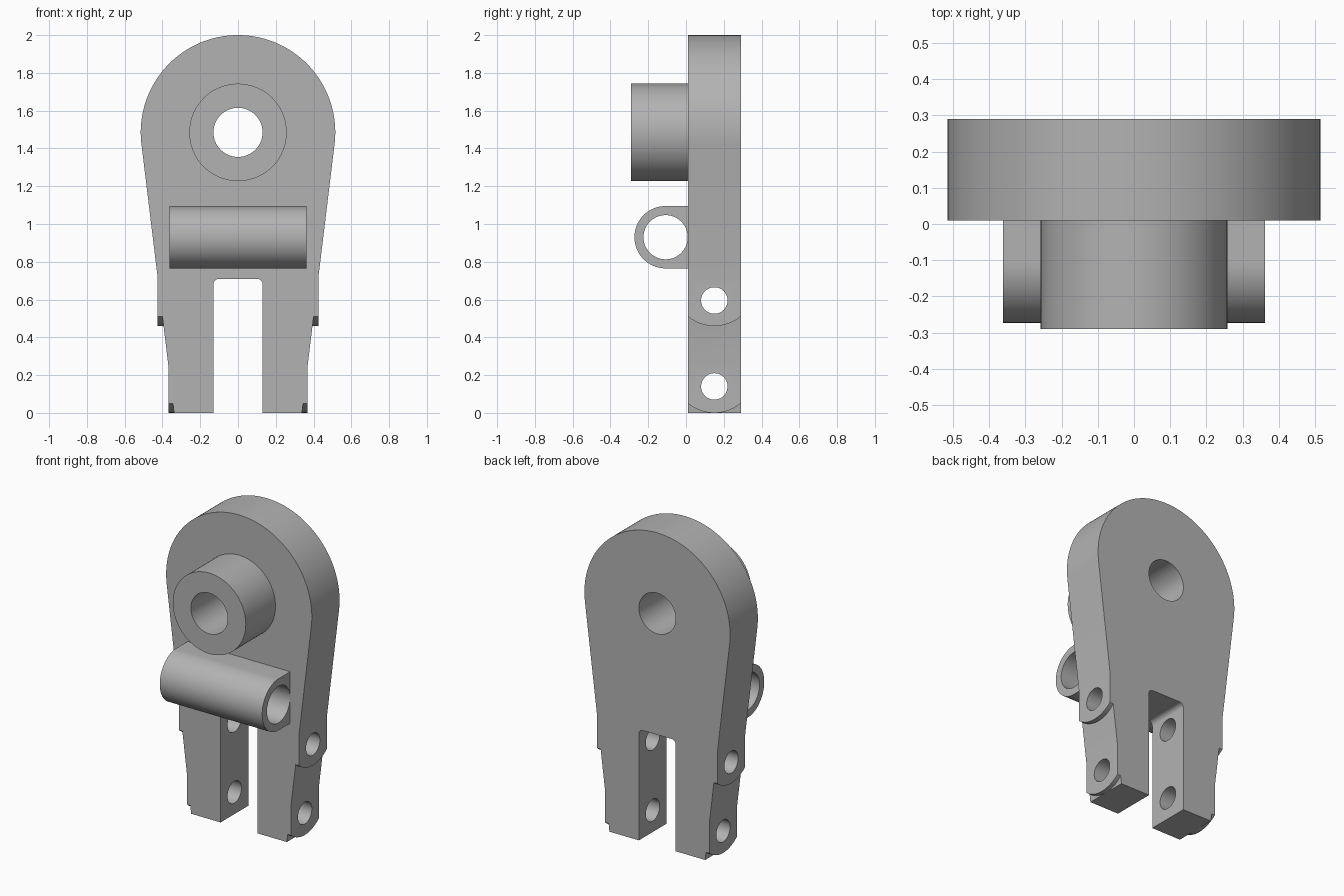
import bpy, bmesh, math
from mathutils import Vector

if "Cube" in bpy.data.objects:
    bpy.data.objects.remove(bpy.data.objects["Cube"], do_unlink=True)

GREY = (0.45, 0.45, 0.45, 1)
steel = bpy.data.materials.new("steel grey")
steel.use_nodes = True
steel.diffuse_color = GREY
steel.node_tree.nodes["Principled BSDF"].inputs["Base Color"].default_value = GREY

FRONT, BACK = 0.01, 0.29      # plate faces
MID = (FRONT + BACK) / 2
BORE_Z, HEAD_R = 1.485, 0.515
TAPER = 0.121                 # side slope in radians


def arc(cx, cz, r, start, end, n=48):
    return [(cx + r * math.cos(start + (end - start) * i / n),
             cz + r * math.sin(start + (end - start) * i / n)) for i in range(n + 1)]


def circle(cx, cz, r, n=80):
    return arc(cx, cz, r, 0, math.tau, n)[:-1]


def prism(name, outline, axis, lo, hi):
    """Extrude an outline along x (points are y, z) or along y (points are x, z)."""
    place = (lambda a, b, d: (d, a, b)) if axis == "x" else (lambda a, b, d: (a, d, b))
    bm = bmesh.new()
    face = bm.faces.new([bm.verts.new(place(a, b, lo)) for a, b in outline])
    ext = bmesh.ops.extrude_face_region(bm, geom=[face])
    verts = [v for v in ext["geom"] if isinstance(v, bmesh.types.BMVert)]
    bmesh.ops.translate(bm, verts=verts, vec=Vector(place(0, 0, hi - lo)))
    bmesh.ops.recalc_face_normals(bm, faces=bm.faces)
    mesh = bpy.data.meshes.new(name)
    bm.to_mesh(mesh)
    bm.free()
    mesh.materials.append(steel)
    ob = bpy.data.objects.new(name, mesh)
    bpy.context.collection.objects.link(ob)
    return ob


def combine(target, tool, operation):
    """Apply a boolean and remove the tool."""
    bpy.ops.object.select_all(action="DESELECT")
    bpy.context.view_layer.objects.active = target
    target.select_set(True)
    mod = target.modifiers.new("boolean", "BOOLEAN")
    mod.object, mod.operation, mod.solver = tool, operation, "EXACT"
    bpy.ops.object.modifier_apply(modifier=mod.name)
    bpy.data.objects.remove(tool, do_unlink=True)


# Tapered plate with a round head
foot = (HEAD_R - BORE_Z * math.sin(TAPER)) / math.cos(TAPER)
outline = arc(0, BORE_Z, HEAD_R, -TAPER, math.pi + TAPER, 96) + [(-foot, 0), (foot, 0)]
plate = prism("forked_plate", outline, "y", FRONT, BACK)

# Side pads with curved lower edges: outer x, lowest z, top z
PAD_R = 0.218
half = math.asin((BACK - FRONT) / 2 / PAD_R)
for x, low, top in ((0.425, 0.46, 0.72), (0.368, 0.0, 0.25)):
    pad = arc(MID, low + PAD_R, PAD_R, -math.pi / 2 - half, -math.pi / 2 + half, 24)
    pad += [(BACK, top), (FRONT, top)]
    for lo, hi in ((-x, -0.2), (0.2, x)):
        combine(plate, prism("pad", pad, "x", lo, hi), "UNION")

# Fork slot with rounded inner corners
SLOT, SLOT_TOP, R = 0.13, 0.71, 0.03
slot = [(-SLOT, -0.1), (SLOT, -0.1)]
slot += arc(SLOT - R, SLOT_TOP - R, R, 0, math.pi / 2, 8)
slot += arc(R - SLOT, SLOT_TOP - R, R, math.pi / 2, math.pi, 8)
combine(plate, prism("slot", slot, "y", -0.1, 0.5), "DIFFERENCE")

# Cross pin holes
for z in (0.595, 0.14):
    combine(plate, prism("pin_hole", circle(MID, z, 0.07), "x", -1, 1), "DIFFERENCE")

# Round boss on the front, bored through with the plate
boss = prism("front_boss", circle(0, BORE_Z, 0.258), "y", -0.29, 0.05)
for part in (plate, boss):
    combine(part, prism("bore", circle(0, BORE_Z, 0.13), "y", -1, 1), "DIFFERENCE")

# Horizontal tube, blended flat into the plate
TUBE_Y, TUBE_Z, TUBE_R = -0.108, 0.93, 0.165
shell = arc(TUBE_Y, TUBE_Z, TUBE_R, math.pi / 2, math.pi * 1.5)
shell += [(0.04, TUBE_Z - TUBE_R), (0.04, TUBE_Z + TUBE_R)]
tube = prism("cross_tube", shell, "x", -0.362, 0.362)
combine(tube, prism("bore", circle(TUBE_Y, TUBE_Z, 0.117), "x", -1, 1), "DIFFERENCE")

# Smooth curved walls, keep edges sharp
bpy.ops.object.select_all(action="DESELECT")
for part in (plate, boss, tube):
    part.select_set(True)
bpy.context.view_layer.objects.active = plate
bpy.ops.object.shade_smooth_by_angle(angle=math.radians(25))
